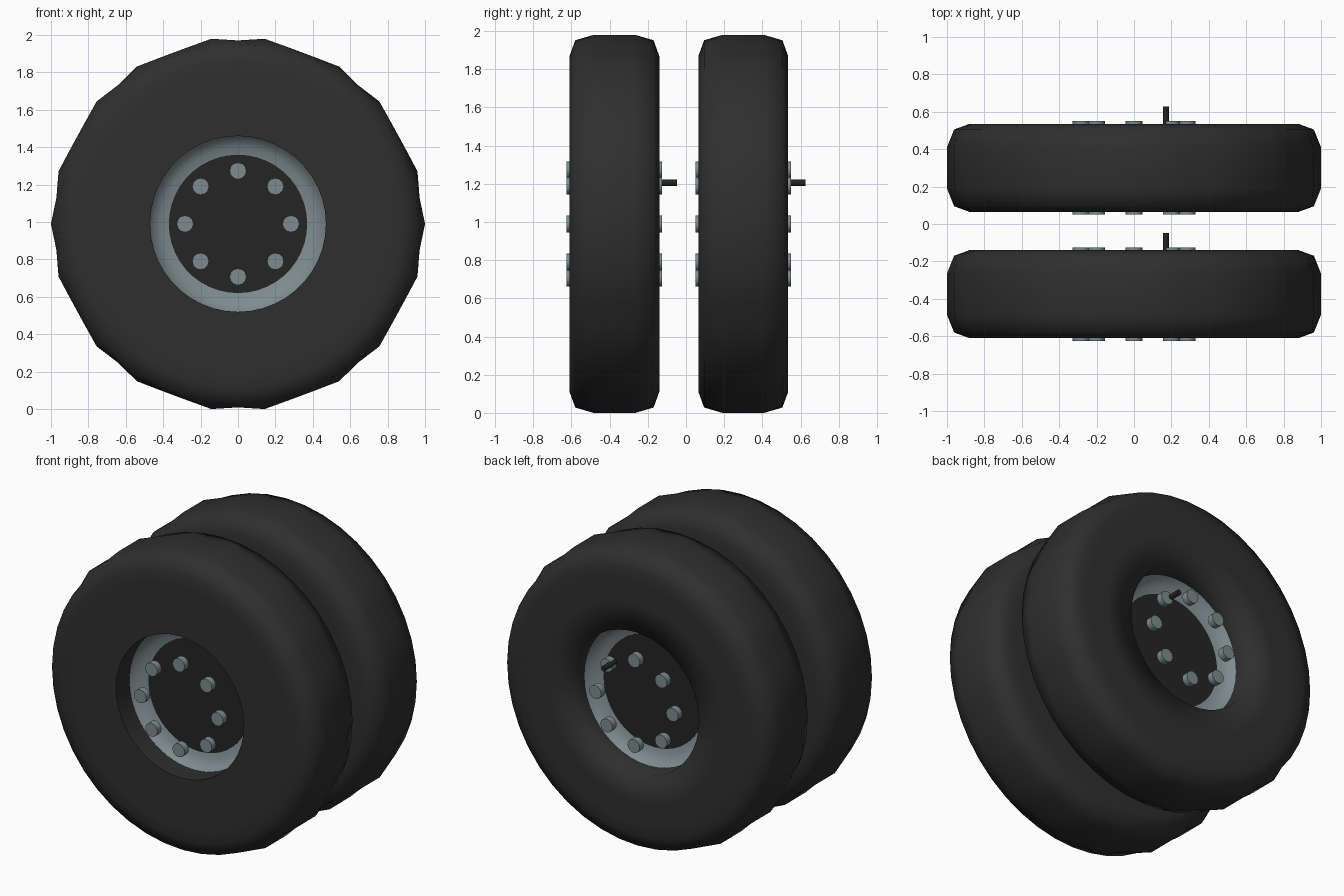
import bpy, bmesh, math
from mathutils import Matrix, Vector

cube = bpy.data.objects.get("Cube")
if cube:
    bpy.data.objects.remove(cube)

SEGMENTS = 44
AXLE_Z = 0.99
HALF = 0.235          # half the tyre width
HOLE = 0.47           # radius of the tyre opening


def material(name, colour):
    m = bpy.data.materials.new(name)
    m.use_nodes = True
    rgba = (*colour, 1)
    m.diffuse_color = rgba
    bsdf = m.node_tree.nodes["Principled BSDF"]
    bsdf.inputs["Base Color"].default_value = rgba
    bsdf.inputs["Roughness"].default_value = 0.7
    return m


rubber = material("black rubber", (0.028, 0.028, 0.028))
hub_dark = material("dark hub", (0.018, 0.018, 0.018))
steel = material("grey steel", (0.21, 0.26, 0.27))


def finish(bm, name, mat, y, sharp_angle=None):
    bmesh.ops.recalc_face_normals(bm, faces=bm.faces)
    for f in bm.faces:
        f.smooth = True
    if sharp_angle:
        for e in bm.edges:
            if len(e.link_faces) == 2 and e.calc_face_angle() > sharp_angle:
                e.smooth = False
    mesh = bpy.data.meshes.new(name)
    bm.to_mesh(mesh)
    bm.free()
    mesh.materials.append(mat)
    obj = bpy.data.objects.new(name, mesh)
    obj.location = (0, y, AXLE_Z)
    bpy.context.collection.objects.link(obj)
    return obj


def lathe(bm, profile, closed=False, shape=None):
    """Spin (radius, y) points around the axle; return the rings."""
    rings = []
    for r, y in profile:
        ring = []
        for i in range(SEGMENTS):
            a = math.tau * i / SEGMENTS
            k = shape(i, r) if shape else r
            ring.append(bm.verts.new((k * math.cos(a), y, k * math.sin(a))))
        rings.append(ring)
    pairs = list(zip(rings, rings[1:]))
    if closed:
        pairs.append((rings[-1], rings[0]))
    for a, b in pairs:
        for i in range(SEGMENTS):
            j = (i + 1) % SEGMENTS
            bm.faces.new((a[i], a[j], b[j], b[i]))
    return rings


def rod(bm, centre, radius, depth, sides):
    place = Matrix.Translation(centre) @ Matrix.Rotation(math.pi / 2, 4, 'X')
    bmesh.ops.create_cone(bm, cap_ends=True, segments=sides, radius1=radius,
                          radius2=radius, depth=depth, matrix=place)


def worn_tread(i, r):
    # the tread bulges at some spokes and dips between them
    half_turn = SEGMENTS // 2
    k = min(i % half_turn, half_turn - i % half_turn)
    return r if r < 0.99 or k in (0, 2, 5, 7, 10) else 0.981


def build_wheel(prefix, y):
    # tyre: crisp lip at the front, soft lip at the back
    side = [(HOLE, HALF), (0.66, HALF), (0.80, HALF), (0.88, HALF),
            (0.962, 0.205), (1.0, 0.11)]
    bm = bmesh.new()
    profile = [(r, -w) for r, w in side] + [(r, w) for r, w in reversed(side)]
    profile += [(HOLE, 0.09), (HOLE, -0.09)]
    rings = lathe(bm, profile, closed=True, shape=worn_tread)
    lip = set(rings[0])
    for e in bm.edges:
        if e.verts[0] in lip and e.verts[1] in lip:
            e.smooth = False
    finish(bm, prefix + "_tyre", rubber, y)

    # rim: dished steel ring on both faces
    dish = [(0.365, 0.034), (0.41, 0.044), (0.45, 0.066), (HOLE, 0.095)]
    bm = bmesh.new()
    for s in (-1, 1):
        lathe(bm, [(r, s * w) for r, w in dish])
    # the two dishes are open sheets, so turn each one outwards
    bmesh.ops.recalc_face_normals(bm, faces=bm.faces)
    rim = finish(bm, prefix + "_rim", steel, y)
    for p in rim.data.polygons:
        if p.normal.y * p.center.y < 0:
            p.flip()

    # hub disc
    bm = bmesh.new()
    rod(bm, Vector(), 0.37, 0.076, SEGMENTS)
    finish(bm, prefix + "_hub_disc", hub_dark, y, 0.6)

    # eight bolt heads on each face
    bm = bmesh.new()
    for s in (-1, 1):
        for i in range(8):
            a = math.tau * i / 8
            rod(bm, Vector((0.283 * math.cos(a), s * 0.228, 0.283 * math.sin(a))),
                0.045, 0.044, 12)
    finish(bm, prefix + "_bolts", steel, y, 0.6)

    # valve stem on the back face
    bm = bmesh.new()
    rod(bm, Vector((0.17, 0.267, 0.215)), 0.017, 0.12, 10)
    finish(bm, prefix + "_valve_stem", hub_dark, y, 0.7)


for prefix, y in (("front", -0.375), ("rear", 0.30)):
    build_wheel(prefix, y)
